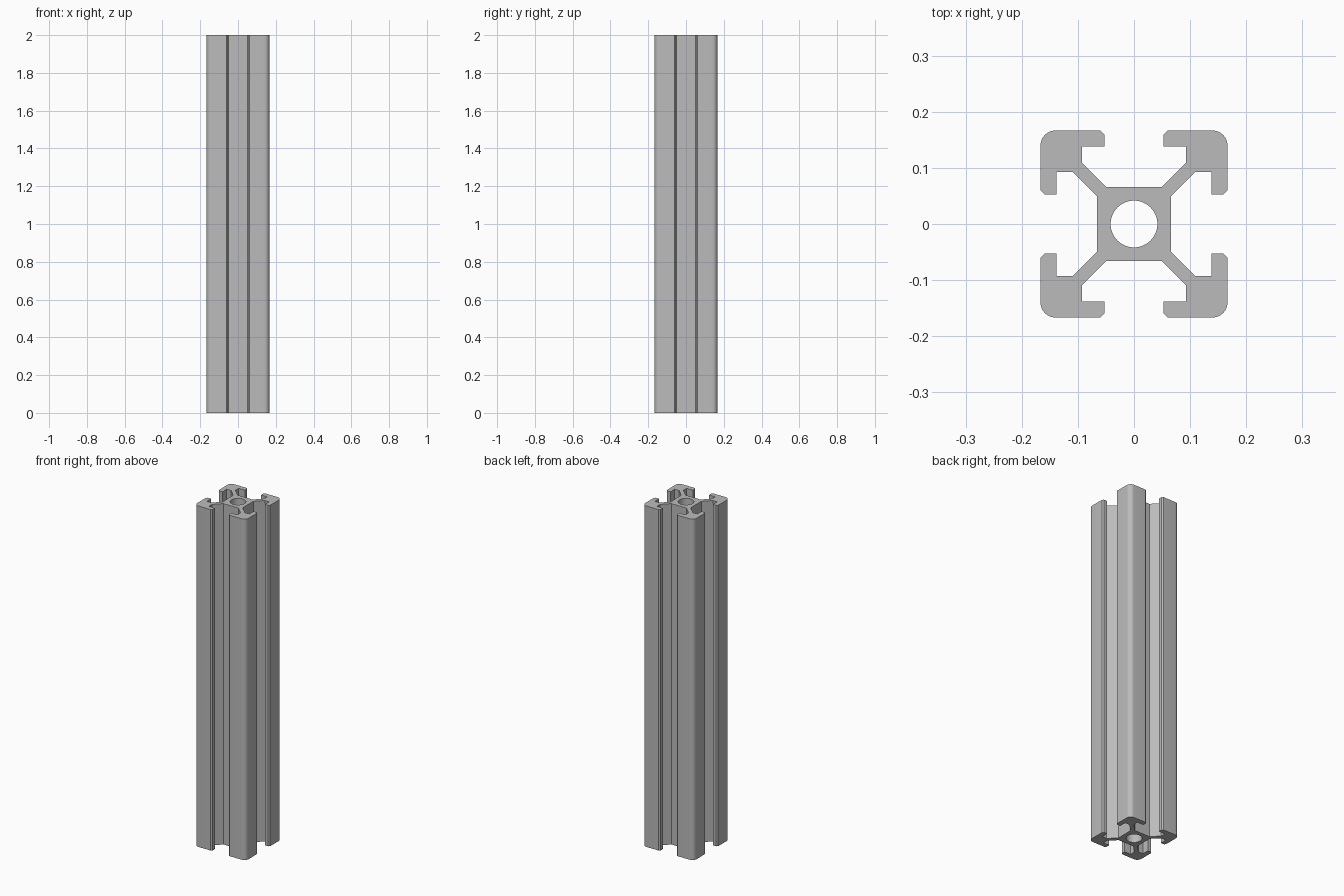
import bpy, bmesh
from math import cos, sin, pi, radians
from mathutils import Vector, Matrix

cube = bpy.data.objects.get("Cube")
if cube:
    bpy.data.objects.remove(cube, do_unlink=True)

HALF, LENGTH = 1 / 6, 2.0      # half width and length of the bar
CORNER, BORE = 0.027, 0.0417   # outer corner radius, centre bore radius


def corner_profile():
    """One quarter of the section, anticlockwise about the +x +y diagonal."""
    # core, diagonal web, inner slot wall, lip and lip chamfer
    lower = [(.0655, .049), (.109, .0925), (.138, .0925),
             (.138, .0527), (.159, .0527), (HALF, .0605)]
    c = HALF - CORNER
    arc = [(c + CORNER * cos(i * pi / 16), c + CORNER * sin(i * pi / 16))
           for i in range(9)]
    upper = [(y, x) for x, y in reversed(lower)]
    return [Vector(p) for p in lower + arc + upper]


def add_loop(bm, points):
    verts = [bm.verts.new((p[0], p[1], 0)) for p in points]
    return [bm.edges.new((v, verts[i - 1])) for i, v in enumerate(verts)]


# Section outline: the quarter repeated around the centre, plus the round bore
outline = [Matrix.Rotation(k * pi / 2, 2) @ p
           for k in range(4) for p in corner_profile()]
bore = [(BORE * cos(i * pi / 24), BORE * sin(i * pi / 24)) for i in range(48)]

# Fill the section and extrude it to full length
bm = bmesh.new()
edges = add_loop(bm, outline) + add_loop(bm, bore)
bmesh.ops.triangle_fill(bm, edges=edges, use_beauty=True, normal=(0, 0, 1))
ext = bmesh.ops.extrude_face_region(bm, geom=bm.faces[:])
top = [g for g in ext["geom"] if isinstance(g, bmesh.types.BMVert)]
bmesh.ops.translate(bm, verts=top, vec=(0, 0, LENGTH))
bmesh.ops.recalc_face_normals(bm, faces=bm.faces[:])
mesh = bpy.data.meshes.new("slotted_bar")
bm.to_mesh(mesh)
bm.free()

bar = bpy.data.objects.new("slotted_bar", mesh)
bpy.context.collection.objects.link(bar)

# Plain grey metal
grey = bpy.data.materials.new("aluminium_grey")
grey.use_nodes = True
colour = (0.5, 0.5, 0.5, 1)
grey.diffuse_color = colour
grey.node_tree.nodes["Principled BSDF"].inputs["Base Color"].default_value = colour
mesh.materials.append(grey)

# Smooth the rounded corners and bore, keep the other edges sharp
bpy.ops.object.select_all(action="DESELECT")
bar.select_set(True)
bpy.context.view_layer.objects.active = bar
bpy.ops.object.shade_smooth_by_angle(angle=radians(30))
